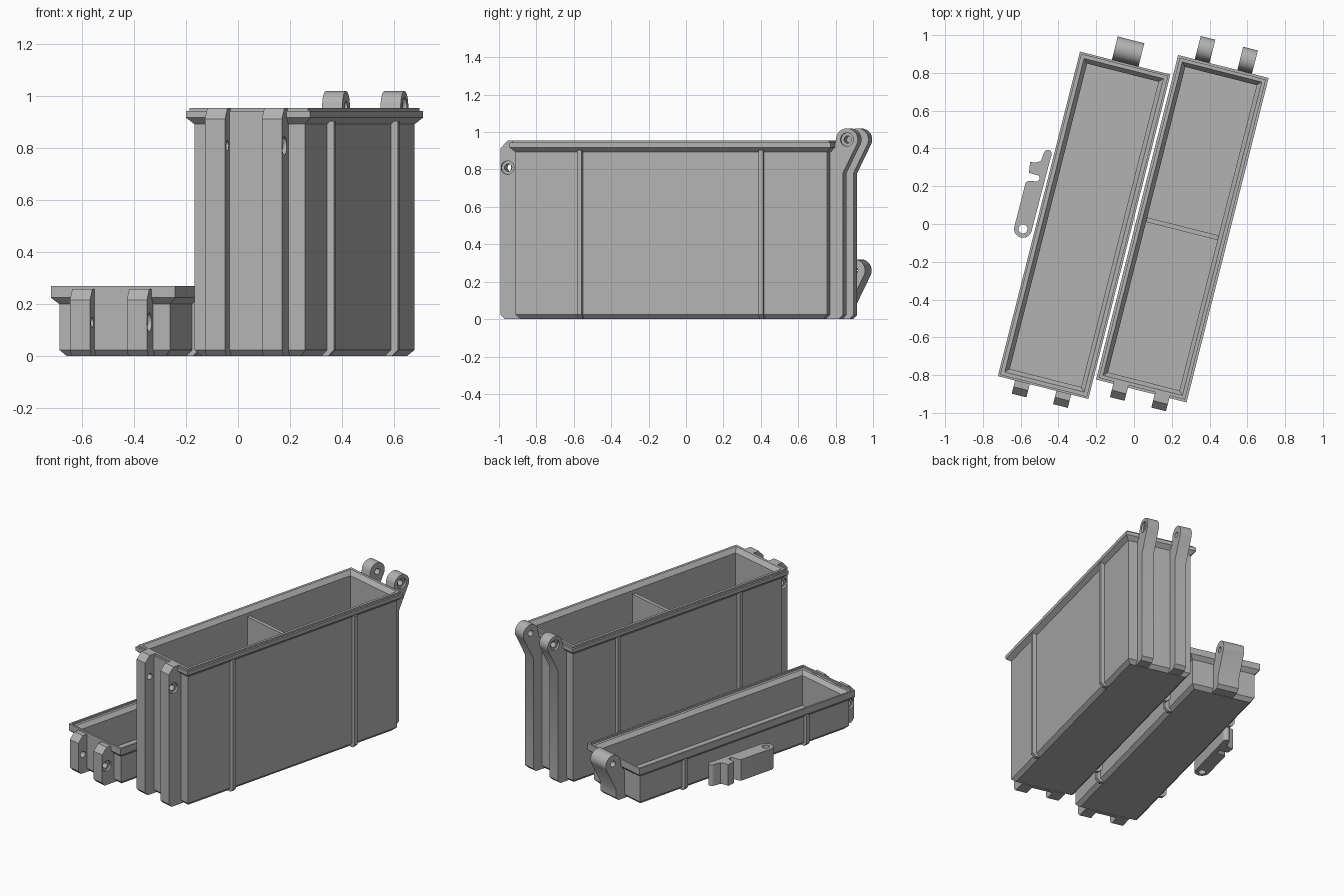
import bpy, bmesh, math
from mathutils import Matrix, Vector

if "Cube" in bpy.data.objects:
    bpy.data.objects.remove(bpy.data.objects["Cube"])

grey = bpy.data.materials.new("plain grey")
grey.diffuse_color = (0.45, 0.45, 0.45, 1)
grey.use_nodes = True
grey.node_tree.nodes["Principled BSDF"].inputs["Base Color"].default_value = grey.diffuse_color

ANGLE = Matrix.Rotation(math.radians(-14.2), 4, 'Z')
BOX = Matrix.Translation((0.256, -0.025, 0)) @ ANGLE
LID = Matrix.Translation((-0.264, -0.007, 0)) @ ANGLE
LATCH = Matrix.Translation((-0.588, -0.026, 0)) @ ANGLE


def finish(name, bm, place, smooth=False):
    bmesh.ops.recalc_face_normals(bm, faces=bm.faces)
    me = bpy.data.meshes.new(name)
    bm.to_mesh(me)
    bm.free()
    me.materials.append(grey)
    ob = bpy.data.objects.new(name, me)
    ob.matrix_world = place
    bpy.context.collection.objects.link(ob)
    return ob


def loft(name, rings, place):
    """Closed skin through a list of vertex rings."""
    bm = bmesh.new()
    loops = [[bm.verts.new(p) for p in ring] for ring in rings]
    n = len(loops[0])
    for a, b in zip(loops, loops[1:]):
        for i in range(n):
            j = (i + 1) % n
            bm.faces.new((a[i], a[j], b[j], b[i]))
    bm.faces.new(loops[0])
    bm.faces.new(loops[-1])
    return finish(name, bm, place)


def tray(name, sections, place):
    return loft(name, [[(-x, -y, z), (x, -y, z), (x, y, z), (-x, y, z)]
                       for x, y, z in sections], place)


def bar(name, profile, x0, x1, place):
    """Profile in (y, z) extruded along x."""
    return loft(name, [[(x, y, z) for y, z in profile] for x in (x0, x1)], place)


def arc(cx, cy, r, a0, a1, n):
    return [(cx + r * math.cos(math.radians(a0 + (a1 - a0) * i / n)),
             cy + r * math.sin(math.radians(a0 + (a1 - a0) * i / n))) for i in range(n + 1)]


def drill(ob, y, z, r, x0, x1):
    """Cut a round hole along x and bake the result."""
    cut = bar("hole_cutter", arc(y, z, r, 0, 345, 23), x0, x1, ob.matrix_world)
    mod = ob.modifiers.new("hole", 'BOOLEAN')
    mod.operation, mod.solver, mod.object = 'DIFFERENCE', 'EXACT', cut
    bpy.context.view_layer.update()
    dg = bpy.context.evaluated_depsgraph_get()
    me = bpy.data.meshes.new_from_object(ob.evaluated_get(dg))
    ob.modifiers.clear()
    ob.data = me
    bpy.data.objects.remove(cut)


def smooth(ob):
    bpy.ops.object.select_all(action='DESELECT')
    ob.select_set(True)
    bpy.context.view_layer.objects.active = ob
    bpy.ops.object.shade_smooth_by_angle(angle=math.radians(30))


def pierce(ob, y, z, x, w, side):
    """Pin hole, with a wider recess on the outer face."""
    drill(ob, y, z, 0.02, x - w, x + w)
    if side:
        face = x + side * w / 2
        drill(ob, y, z, 0.036, face - 0.015, face + 0.015)
    smooth(ob)


def front_lug(name, top, hole_z, x, w, side, place):
    ob = bar(name, [(-.84, 0), (-.935, 0), (-.958, .024), (-.958, top - .042), (-.92, top),
                    (-.87, top), (-.87, top - .05), (-.845, top - .07)],
             x - w / 2, x + w / 2, place)
    pierce(ob, -.92, hole_z, x, w, side)


def hinge_lug(name, pz, x, w, side, place):
    profile = [(.84, 0), (.908, 0), (.93, .022), (.93, pz - .18)]
    profile += arc(.953, pz, .06, -27, 180, 20)
    profile += [(.885, pz - .03), (.87, pz - .06), (.845, pz - .08)]
    ob = bar(name, profile, x - w / 2, x + w / 2, place)
    pierce(ob, .953, pz, x, w, side)


def side_ribs(name, top, place):
    for s in (-1, 1):
        for y in (-.5, .5):
            prof = [(.2, 0), (.223, 0), (.247, .024), (.247, top), (.2, top)]
            loft(name, [[(s * x, y + d, z) for x, z in prof] for d in (-.0125, .0125)], place)


def end_panel(name, top, s, place):
    """Thick pad joining the lugs, flush with the rim."""
    bar(name, [(s * .84, 0), (s * .862, 0), (s * .886, .024), (s * .886, top),
               (s * .85, top)], -.113, .113, place)


# Deep box: shell with raised sealing lip, then divider
tray("box_shell", [(.196, .835, 0), (.22, .859, .024), (.22, .859, .893), (.247, .886, .918),
                   (.247, .886, .943), (.235, .874, .943), (.235, .874, .955),
                   (.217, .856, .955), (.195, .834, .925), (.195, .834, .025)], BOX)
bar("box_divider", [(-.0125, .02), (.0125, .02), (.0125, .9), (-.0125, .9)], -.2, .2, BOX)
side_ribs("box_rib", .905, BOX)
end_panel("box_front_panel", .92, -1, BOX)
for s in (-1, 1):
    front_lug("box_latch_lug", .955, .81, s * .113, .08, s, BOX)
    hinge_lug("box_hinge_lug", .96, s * .116, .08, s, BOX)

# Shallow lid: shell with stepped rim
tray("lid_shell", [(.196, .835, 0), (.22, .859, .024), (.22, .859, .2), (.247, .886, .225),
                   (.247, .886, .27), (.235, .874, .27), (.235, .874, .257),
                   (.217, .856, .257), (.195, .834, .23), (.195, .834, .025)], LID)
side_ribs("lid_rib", .212, LID)
end_panel("lid_front_panel", .23, -1, LID)
for s in (-1, 1):
    front_lug("lid_latch_lug", .258, .13, s * .113, .08, s, LID)
hinge_lug("lid_hinge_lug", .26, 0, .145, 0, LID)

# Latch: hooked clip lying beside the lid, pin hole at its rounded end
outline = arc(0, 0, .047, 180, 360, 14)
outline += [(.05, .40)] + arc(.03, .418, .021, 0, 180, 8)
outline += [(.004, .371), (-.02, .358), (-.05, .352), (-.042, .296), (.012, .294),
            (.019, .287), (.02, .272), (.012, .263), (-.035, .252), (-.046, .243)]
clip = loft("latch_clip", [[(x, y, z) for x, y in outline] for z in (0, .145)], LATCH)
pin = loft("pin_cutter", [[(x, y, z) for x, y in arc(0, 0, .024, 0, 345, 23)]
                          for z in (-.05, .2)], LATCH)
mod = clip.modifiers.new("pin_hole", 'BOOLEAN')
mod.operation, mod.solver, mod.object = 'DIFFERENCE', 'EXACT', pin
bpy.context.view_layer.update()
clip.data = bpy.data.meshes.new_from_object(
    clip.evaluated_get(bpy.context.evaluated_depsgraph_get()))
clip.modifiers.clear()
bpy.data.objects.remove(pin)
smooth(clip)
